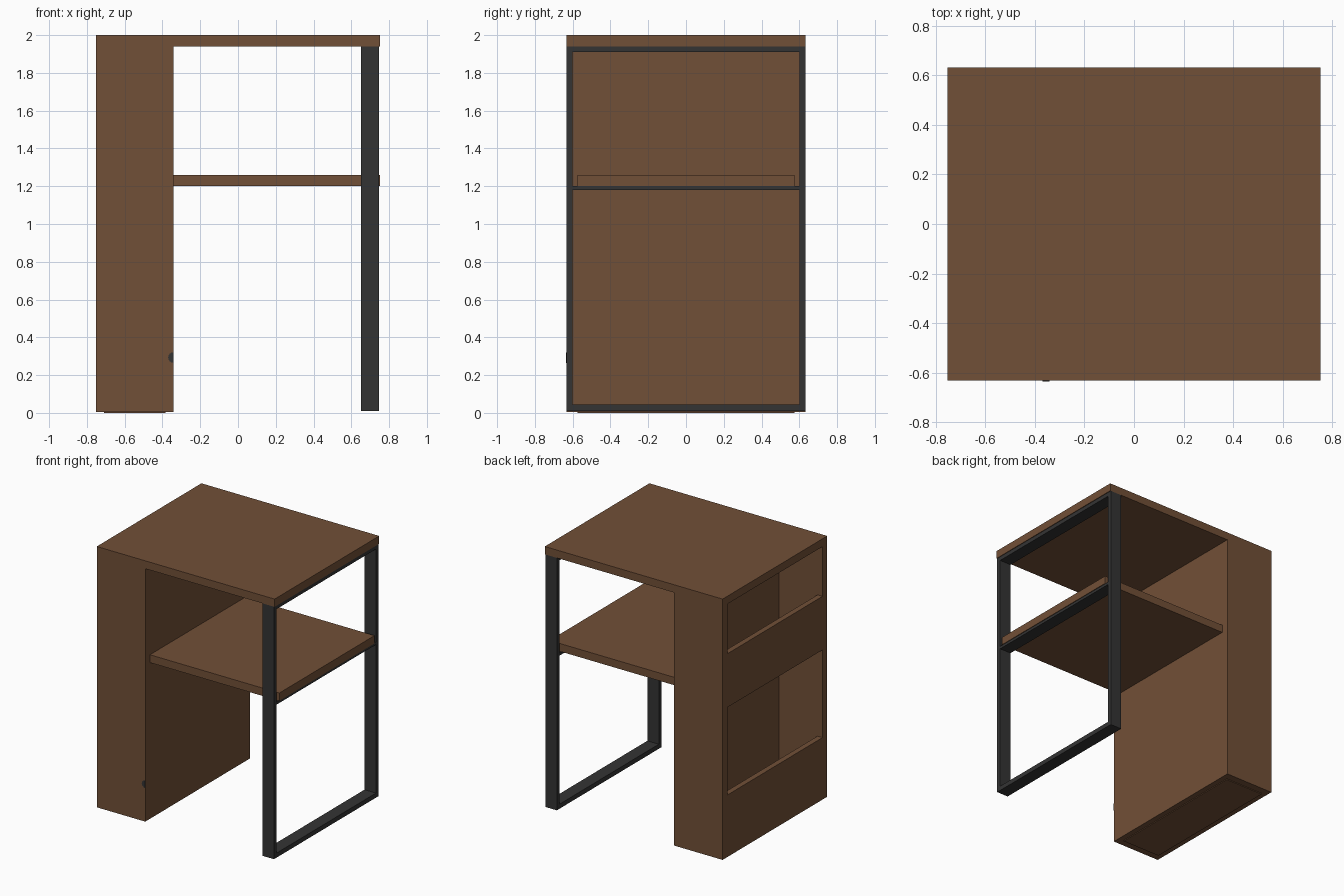
import bpy
import bmesh
from math import sin, cos, pi

cube = bpy.data.objects.get("Cube")
if cube:
    bpy.data.objects.remove(cube, do_unlink=True)


def material(name, colour):
    m = bpy.data.materials.new(name)
    m.use_nodes = True
    m.diffuse_color = colour
    bsdf = next(n for n in m.node_tree.nodes if n.type == 'BSDF_PRINCIPLED')
    bsdf.inputs["Base Color"].default_value = colour
    return m


wood = material("brown_wood", (0.167, 0.079, 0.038, 1))
metal = material("dark_metal", (0.034, 0.034, 0.034, 1))


def prism(name, outline, y0, y1, mat):
    """Extrude an x-z outline along y."""
    bm = bmesh.new()
    face = bm.faces.new([bm.verts.new((x, y0, z)) for x, z in outline])
    ext = bmesh.ops.extrude_face_region(bm, geom=[face])
    moved = [v for v in ext["geom"] if isinstance(v, bmesh.types.BMVert)]
    bmesh.ops.translate(bm, verts=moved, vec=(0, y1 - y0, 0))
    bmesh.ops.recalc_face_normals(bm, faces=bm.faces)
    mesh = bpy.data.meshes.new(name)
    bm.to_mesh(mesh)
    bm.free()
    mesh.materials.append(mat)
    ob = bpy.data.objects.new(name, mesh)
    bpy.context.collection.objects.link(ob)
    return ob


def board(name, x, y, z, mat=wood):
    return prism(name, [(x[0], z[0]), (x[1], z[0]), (x[1], z[1]), (x[0], z[1])], y[0], y[1], mat)


# Main dimensions
W, D = 0.752, 0.632          # half width and half depth
TOP, BASE = 1.94, 0.006      # underside of the top, underside of the cabinet
INNER = 0.575                # half depth between the cabinet sides
X_OUT, X_IN = -0.71, -0.385  # inner surfaces of the cabinet panels
X_END = -0.342               # cabinet face towards the knee space
depth = (-INNER, INNER)

# Table top and middle shelf
board("table_top", (-W, W), (-D, D), (TOP, 2))
board("middle_shelf", (X_END, W), depth, (1.2, 1.26))

# Cabinet: two sides, inner panel, two outer aprons, two floors
for side, s in (("front", -1), ("back", 1)):
    board("cabinet_" + side, (-W, X_END), sorted((s * INNER, s * D)), (BASE, TOP))
board("cabinet_inner_panel", (X_IN, X_END), depth, (BASE, TOP))
board("cabinet_lower_apron", (-W, X_OUT), depth, (BASE, 0.48))
board("cabinet_upper_apron", (-W, X_OUT), depth, (1.15, 1.56))
board("cabinet_floor", (X_OUT, X_IN), depth, (0, 0.06))
board("cabinet_shelf", (X_OUT, X_IN), depth, (1.15, 1.21))

# Metal leg frame
leg_x = (0.65, 0.747)
bar = (-0.6, 0.6)
for side, s in (("front", -1), ("back", 1)):
    board("leg_" + side, leg_x, sorted((s * 0.6, s * D)), (0.01, TOP), metal)
board("leg_top_bar", leg_x, bar, (1.91, TOP), metal)
board("leg_shelf_bar", leg_x, bar, (1.18, 1.2), metal)
board("leg_foot_bar", leg_x, bar, (0.01, 0.045), metal)

# Small dark half-round plate at the front edge of the cabinet
angles = [pi / 2 + pi * i / 8 for i in range(9)]
prism("edge_plate", [(X_END + 0.028 * cos(a), 0.293 + 0.028 * sin(a)) for a in angles],
      -D - 0.003, -D, metal)
